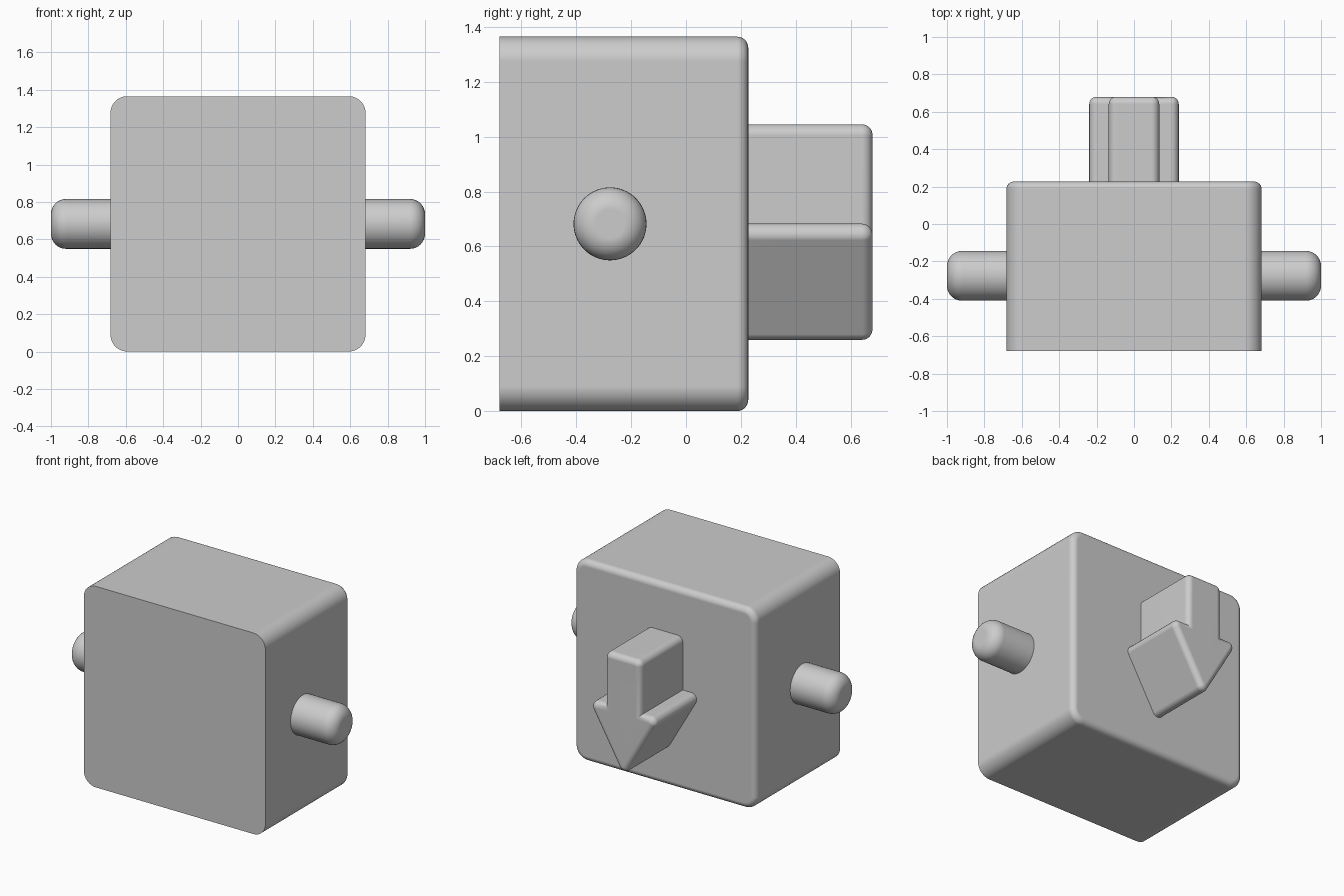
import bpy, bmesh, math
from mathutils import Vector

cube = bpy.data.objects.get("Cube")
if cube:
    bpy.data.objects.remove(cube, do_unlink=True)

GREY = (0.604, 0.604, 0.604, 1)
mat = bpy.data.materials.new("plain grey")
mat.use_nodes = True
mat.diffuse_color = GREY
mat.node_tree.nodes["Principled BSDF"].inputs["Base Color"].default_value = GREY


def finish(name, bm):
    """Turn a bmesh into a smooth-shaded object with crisp flat faces."""
    bmesh.ops.recalc_face_normals(bm, faces=bm.faces)
    mesh = bpy.data.meshes.new(name)
    bm.to_mesh(mesh)
    bm.free()
    mesh.materials.append(mat)
    obj = bpy.data.objects.new(name, mesh)
    bpy.context.collection.objects.link(obj)
    bpy.ops.object.select_all(action="DESELECT")
    obj.select_set(True)
    bpy.context.view_layer.objects.active = obj
    bpy.ops.object.shade_smooth_by_angle(angle=math.radians(35))
    normals = obj.modifiers.new("flat face normals", "WEIGHTED_NORMAL")
    normals.keep_sharp = True
    return obj


def rounded(corners, steps=10):
    """Fillet the corners (x, z, radius) of an outline; radius 0 stays sharp."""
    points = []
    for i, (x, z, r) in enumerate(corners):
        p = Vector((x, z))
        if r == 0:
            points.append(p)
            continue
        a = (Vector(corners[i - 1][:2]) - p).normalized()
        b = (Vector(corners[(i + 1) % len(corners)][:2]) - p).normalized()
        half = a.angle(b) / 2
        centre = p + (a + b).normalized() * r / math.sin(half)
        start = p + a * r / math.tan(half) - centre
        end = p + b * r / math.tan(half) - centre
        for k in range(steps + 1):
            points.append(centre + start.lerp(end, k / steps).normalized() * r)
    return points


def prism(name, corners, front, back, rim):
    """Extrude an outline from front to back and round off the back rim."""
    bm = bmesh.new()
    face = bm.faces.new([bm.verts.new((p.x, front, p.y)) for p in rounded(corners)])
    geom = bmesh.ops.extrude_face_region(bm, geom=[face], use_keep_orig=True)["geom"]
    for v in geom:
        if isinstance(v, bmesh.types.BMVert):
            v.co.y = back
    edges = [e for e in geom if isinstance(e, bmesh.types.BMEdge)]
    bmesh.ops.bevel(bm, geom=edges, offset=rim, segments=6, profile=0.5,
                    affect="EDGES", clamp_overlap=False)
    return finish(name, bm)


# Main block, with a flat sharp-edged front
W, H = 0.682, 1.365
prism("body", [(-W, 0, 0.09), (W, 0, 0.09), (W, H, 0.09), (-W, H, 0.09)],
      -0.68, 0.227, 0.04)

# Downward arrow standing out from the back
half_arrow = [(0.269, 0.683, 0.04), (0.135, 0.683, 0), (0.135, 1.045, 0.04)]
mirrored = [(-x, z, r) for x, z, r in reversed(half_arrow)]
prism("back_arrow", [(0, 0.22, 0.04)] + half_arrow + mirrored, 0.2, 0.68, 0.038)

# Round-ended pegs on both sides
for name, side in (("left_peg", 1), ("right_peg", -1)):
    bm = bmesh.new()
    bmesh.ops.create_cone(bm, cap_ends=True, segments=64, radius1=0.133,
                          radius2=0.133, depth=0.36)
    rim = [e for e in bm.edges if all(v.co.z > 0 for v in e.verts)]
    bmesh.ops.bevel(bm, geom=rim, offset=0.08, segments=8, profile=0.5,
                    affect="EDGES", clamp_overlap=False)
    peg = finish(name, bm)
    peg.rotation_euler.y = side * math.pi / 2
    peg.location = (side * 0.82, -0.277, H / 2)
